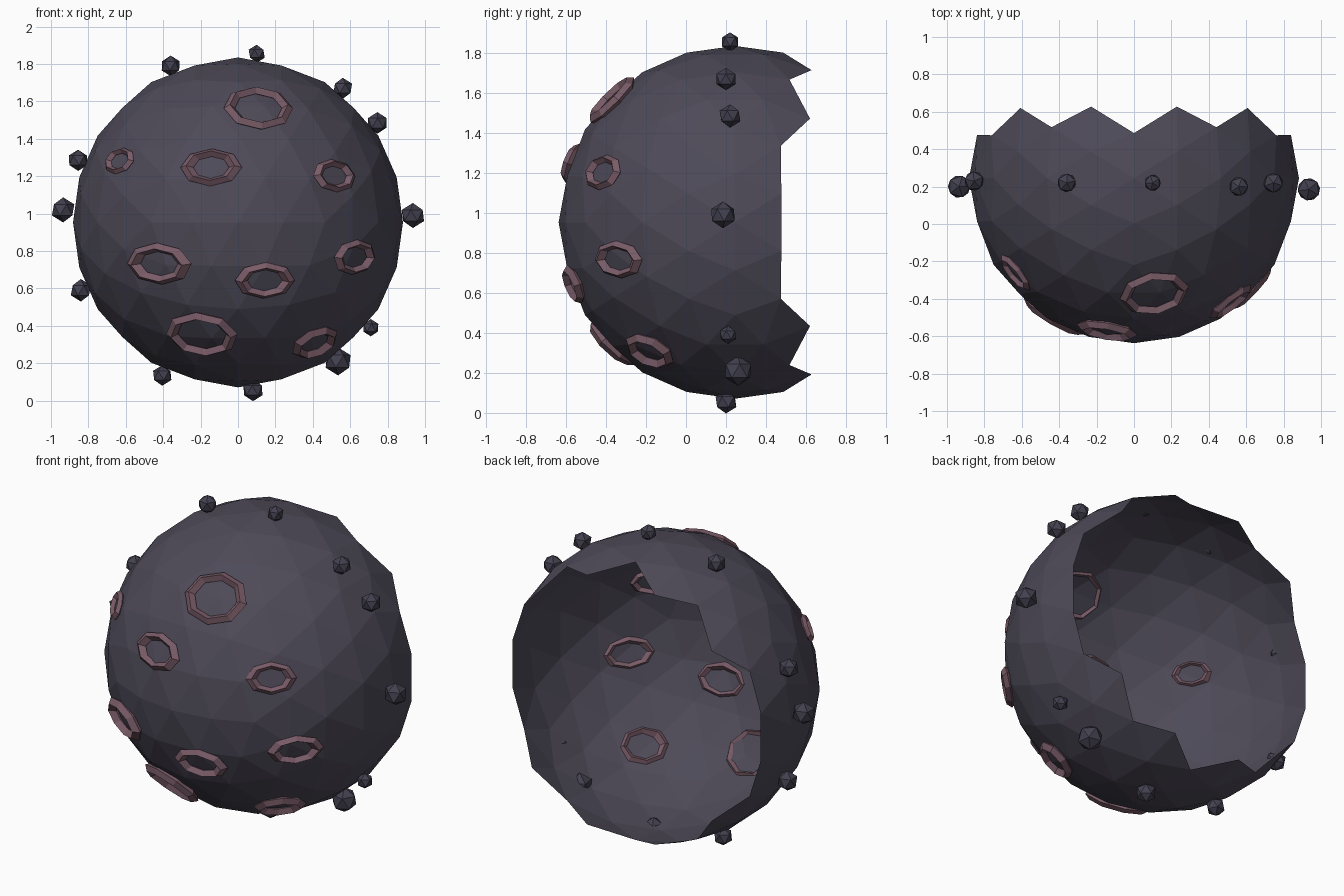
import bpy, bmesh, math, random
from mathutils import Vector, Matrix

if "Cube" in bpy.data.objects:
    bpy.data.objects.remove(bpy.data.objects["Cube"])

random.seed(4)
CENTER = Vector((0, 0.245, 0.953))
RADIUS = 0.882


def material(name, color):
    mat = bpy.data.materials.new(name)
    mat.use_nodes = True
    mat.diffuse_color = (*color, 1)
    mat.node_tree.nodes["Principled BSDF"].inputs["Base Color"].default_value = (*color, 1)
    return mat


shell_mat = material("slate purple", (0.076, 0.069, 0.098))
ring_mat = material("dusty rose", (0.195, 0.107, 0.138))
nub_mat = material("dark slate", (0.056, 0.052, 0.078))


def add_mesh(name, bm, mat):
    mesh = bpy.data.meshes.new(name)
    bm.to_mesh(mesh)
    bm.free()
    mesh.materials.append(mat)
    obj = bpy.data.objects.new(name, mesh)
    bpy.context.collection.objects.link(obj)
    return obj


# Shell: a twice-subdivided icosahedron with the back faces left off
bm = bmesh.new()
phi = (1 + math.sqrt(5)) / 2
for s in (-1, 1):
    for t in (-phi, phi):
        for corner in ((0, s, t), (t, 0, s), (s, t, 0)):
            bm.verts.new(Vector(corner).normalized())
bmesh.ops.convex_hull(bm, input=bm.verts[:])
for step in range(2):
    bmesh.ops.subdivide_edges(bm, edges=bm.edges[:], cuts=1, use_grid_fill=True)
    for v in bm.verts:
        v.co.normalize()
bmesh.ops.recalc_face_normals(bm, faces=bm.faces[:])
back = [f for f in bm.faces if f.calc_center_median().y > 0.32]
bmesh.ops.delete(bm, geom=back, context="FACES")
for v in bm.verts:
    v.co = CENTER + v.co * RADIUS
add_mesh("cracked_shell", bm, shell_mat)

# Crater rims: oval eight-sided rings lying on the front (x, z, half width, half height)
rims = [
    (0.11, 1.57, 0.188, 0.158), (-0.145, 1.25, 0.167, 0.106), (-0.64, 1.285, 0.122, 0.076),
    (0.52, 1.205, 0.142, 0.092), (-0.425, 0.73, 0.198, 0.115), (0.63, 0.765, 0.162, 0.096),
    (0.145, 0.64, 0.163, 0.103), (-0.195, 0.35, 0.2, 0.158), (0.415, 0.305, 0.149, 0.122),
]
for i, (x, z, wide, high) in enumerate(rims):
    dx, dz = x, z - CENTER.z
    normal = Vector((dx, -math.sqrt(RADIUS ** 2 - dx * dx - dz * dz), dz)).normalized()
    east = Vector((0, 0, 1)).cross(normal).normalized()
    north = normal.cross(east)
    tube = 0.16 if high > 0.15 else 0.21
    bpy.ops.mesh.primitive_torus_add(major_segments=8, minor_segments=4,
                                     major_radius=1 - tube, minor_radius=tube)
    rim = bpy.context.object
    rim.name = f"crater_rim_{i + 1}"
    rim.data.materials.append(ring_mat)
    turn = Matrix((east, north, normal)).transposed().to_4x4()
    size = Matrix.Diagonal((wide, high, (wide + high) / 2, 1))
    rim.matrix_world = Matrix.Translation(CENTER + normal * RADIUS * 0.99) @ turn @ size

# Nubs: small faceted lumps around the widest loop (x, y, z, radius)
nubs = [
    (-0.36, 0.22, 1.79, 0.055), (0.1, 0.22, 1.855, 0.048), (0.56, 0.2, 1.67, 0.056),
    (0.745, 0.22, 1.485, 0.058), (-0.855, 0.23, 1.285, 0.057), (-0.935, 0.2, 1.02, 0.067),
    (0.935, 0.185, 0.99, 0.067), (-0.84, 0.22, 0.59, 0.06), (0.71, 0.21, 0.39, 0.046),
    (0.535, 0.26, 0.21, 0.075), (0.08, 0.2, 0.055, 0.058), (-0.405, 0.22, 0.135, 0.055),
]
for i, (x, y, z, size) in enumerate(nubs):
    bm = bmesh.new()
    bmesh.ops.create_icosphere(bm, subdivisions=1, radius=size)
    nub = add_mesh(f"nub_{i + 1}", bm, nub_mat)
    nub.location = (x, y, z)
    nub.rotation_euler = (0, 0, random.uniform(0, math.tau))
